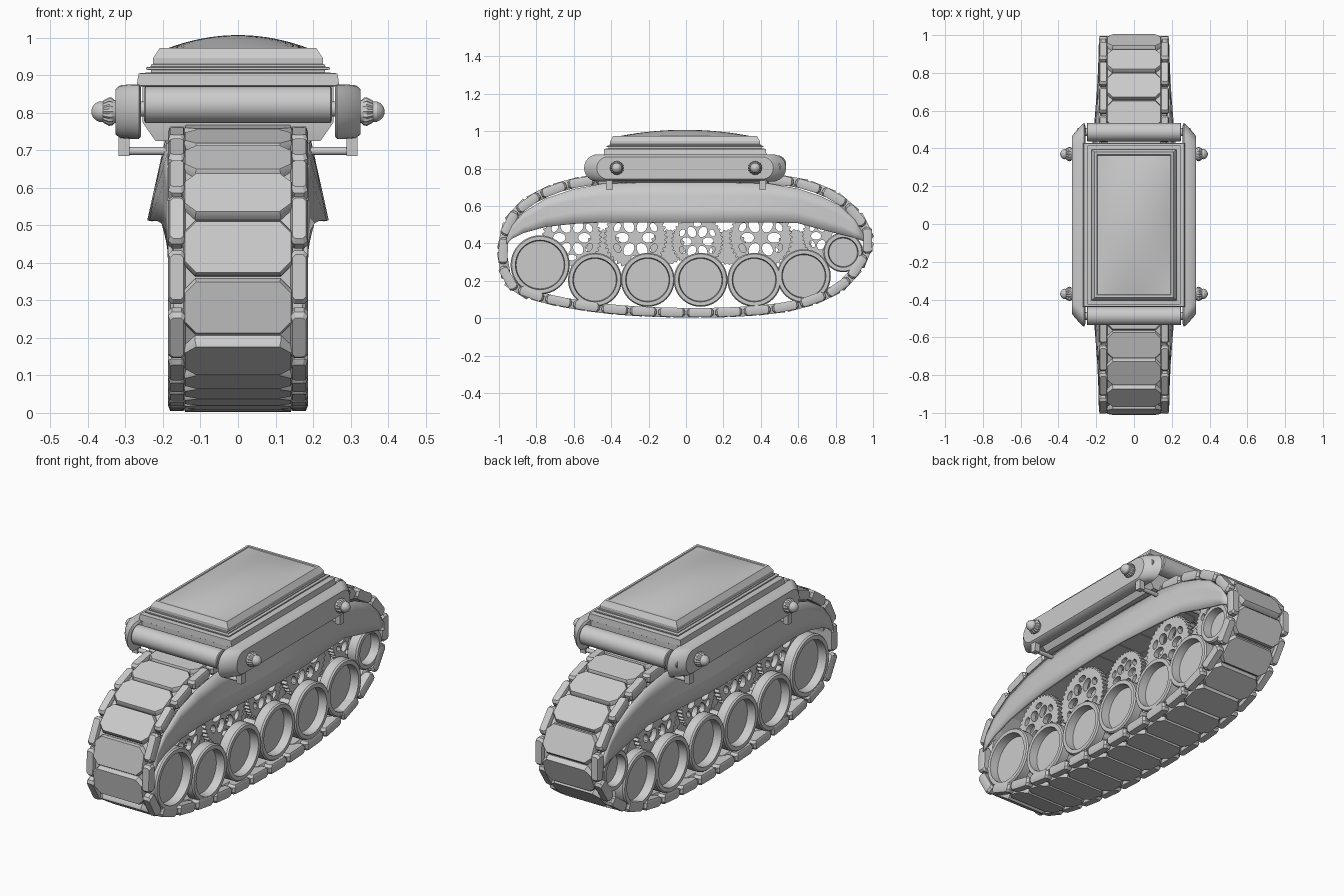
import bpy, bmesh
from math import pi, sin, cos
from mathutils import Matrix, Vector

if "Cube" in bpy.data.objects:
    bpy.data.objects.remove(bpy.data.objects["Cube"])


def loft(name, rings, mirror=None):
    """Skin a stack of closed rings and cap both ends."""
    bm = bmesh.new()
    vs = [[bm.verts.new(p) for p in r] for r in rings]
    n = len(rings[0])
    for a, b in zip(vs, vs[1:]):
        for i in range(n):
            bm.faces.new((a[i], a[(i + 1) % n], b[(i + 1) % n], b[i]))
    bm.faces.new(vs[0])
    bm.faces.new(vs[-1])
    bmesh.ops.recalc_face_normals(bm, faces=bm.faces)
    return place(name, finish(name, bm), mirror)


def finish(name, bm):
    me = bpy.data.meshes.new(name)
    bm.to_mesh(me)
    bm.free()
    return me


def place(name, me, mirror=None):
    ob = bpy.data.objects.new(name, me)
    bpy.context.collection.objects.link(ob)
    if mirror:
        ob.modifiers.new("mirror", 'MIRROR').use_axis = mirror
    return ob


def rect(hx, hy, z, cx=0, cy=0):
    return [(cx + sx * hx, cy + sy * hy, z) for sx, sy in ((-1, -1), (1, -1), (1, 1), (-1, 1))]


def octagon(hx, hy, c, z, cx=0):
    pts = [(hx, hy - c), (hx - c, hy), (c - hx, hy), (-hx, hy - c),
           (-hx, c - hy), (c - hx, -hy), (hx - c, -hy), (hx, c - hy)]
    return [(cx + x, y, z) for x, y in pts]


def lathe_x(name, profile, y, z, n=40, mirror=None, flute=()):
    """Turn an (x, radius) profile about an axis parallel to x."""
    rings = []
    for k, (x, r) in enumerate(profile):
        rs = [r * (.9 if k in flute and i % 2 else 1) for i in range(n)]
        rings.append([(x, y + rs[i] * cos(2 * pi * i / n), z + rs[i] * sin(2 * pi * i / n)) for i in range(n)])
    return loft(name, rings, mirror)


X, Y, XY = (True, False, False), (False, True, False), (True, True, False)

# Watch case: stepped rectangular body and bezel
tiers = [(.22, .42, .725), (.255, .43, .775), (.255, .43, .87), (.27, .435, .873), (.265, .432, .905),
         (.232, .41, .908), (.232, .41, .914), (.245, .42, .915), (.245, .42, .921), (.232, .405, .923),
         (.232, .405, .928), (.226, .40, .93), (.226, .40, .946), (.208, .385, .973), (.196, .372, .973),
         (.193, .368, .966)]
loft("case", [rect(a, b, c, 0, -.005) for a, b, c in tiers])

# Domed crystal
bm = bmesh.new()
bmesh.ops.create_grid(bm, x_segments=20, y_segments=28, size=1)
for v in bm.verts:
    u, w = v.co.x, v.co.y
    v.co = (u * .193, w * .368 - .005, .97 + .037 * (1 - u * u) * (1 - w * w))
place("crystal", finish("crystal", bm))


# Rounded side bars
def stadium(x, hy, r, z=.803, n=12):
    out = []
    for s in (1, -1):
        for i in range(n + 1):
            a = -pi / 2 + pi * i / n
            out.append((x, s * (hy - r + r * cos(a)) - .005, z + s * r * sin(a)))
    return out


loft("side_bar", [stadium(.258, .525, .065), stadium(.264, .54, .073), stadium(.285, .522, .073),
                  stadium(.315, .488, .07), stadium(.327, .472, .06)], X)

# End cylinders, lower rods and tabs
lathe_x("end_cylinder", [(-.25, .044), (-.246, .049), (.246, .049), (.25, .044)], .487, .822, 32, Y)
lathe_x("pin", [(-.3, .02), (.3, .02)], .487, .81, 16, Y)
lathe_x("lower_rod", [(-.3, .011), (.3, .011)], .41, .698, 14, Y)
loft("rod_tab", [rect(.015, .016, .685, .304, .41), rect(.015, .018, .76, .304, .41)], XY)

# Fluted knobs with round tips
knob = [(.32, .028), (.328, .03), (.336, .037), (.344, .038), (.36, .029), (.36, .027)]
knob += [(.36 + .031 * sin(a), .029 * cos(a)) for a in (.35, .7, 1.05, 1.35, 1.52)]
lathe_x("knob", knob, .37, .803, 32, XY, flute=(2, 3, 4))

# Track path (y, z), a closed smooth loop
ctrl = [(0, .029), (.35, .039), (.6, .075), (.8, .155), (.915, .27), (.972, .41), (.925, .53), (.81, .64),
        (.65, .71), (.48, .738), (.2, .74), (-.2, .74), (-.48, .738), (-.66, .705), (-.82, .635),
        (-.93, .535), (-.974, .41), (-.972, .28), (-.92, .175), (-.74, .103), (-.4, .048)]
P = [Vector(p) for p in ctrl]
path = []
for i in range(len(P)):
    a, b, c, d = (P[(i + k) % len(P)] for k in (-1, 0, 1, 2))
    for s in range(12):
        t = s / 12
        path.append(.5 * (2 * b + (c - a) * t + (2 * a - 5 * b + 4 * c - d) * t * t
                          + (3 * b - a - 3 * c + d) * t ** 3))
segs = [(path[(i + 1) % len(path)] - p).length for i, p in enumerate(path)]
total = sum(segs)


def at(s):
    s %= total
    for i, l in enumerate(segs):
        if s <= l:
            return path[i].lerp(path[(i + 1) % len(path)], s / l)
        s -= l
    return path[0]


# Track links: wide plates with side links bridging the joints
N = 30
pitch = total / N
h = pitch * .495


def mesh_of(ob):
    me = ob.data
    bpy.data.objects.remove(ob)
    return me


plate = mesh_of(loft("plate", [octagon(.138, h - .012, .03, -.026), octagon(.146, h - .002, .032, -.012),
                               octagon(.146, h, .032, .012), octagon(.141, h - .006, .03, .026)]))
side = mesh_of(loft("side", [octagon(.018, .06, .008, -.026, .163), octagon(.023, .071, .01, -.014, .163),
                             octagon(.023, .071, .01, .01, .163), octagon(.018, .06, .008, .023, .163)]))
hinge = mesh_of(loft("hinge", [octagon(.145, .05, .01, -.024), octagon(.145, .05, .01, .006)]))


def ride(name, me, s, mirror=None):
    p = at(s)
    t = (at(s + pitch * .4) - at(s - pitch * .4)).normalized()
    ob = place(name, me, mirror)
    ob.matrix_world = Matrix(((1, 0, 0, 0), (0, t.x, t.y, p.x), (0, t.y, -t.x, p.y), (0, 0, 0, 1)))


for k in range(N):
    ride("track_plate", plate, k * pitch)
    ride("side_link", side, (k + .5) * pitch, X)
    ride("link_hinge", hinge, (k + .5) * pitch)

# Dished road wheels (y, z, radius)
for y, z, R in ((-.78, .285, .158), (-.487, .205, .144), (-.205, .205, .144), (.078, .205, .144),
                (.365, .205, .144), (.63, .225, .144), (.84, .352, .106)):
    lathe_x("road_wheel", [(.118, R - .01), (.125, R), (.172, R), (.18, R - .006), (.18, R - .026),
                           (.135, R - .03)], y, z, 40, X)
    lathe_x("axle", [(-.12, .025), (.12, .025)], y, z, 16)


# Pierced gears: flat filled curves with holes
def gear(name, x, y, z, R, holes, teeth, depth=.014):
    cu = bpy.data.curves.new(name, 'CURVE')
    cu.dimensions, cu.fill_mode, cu.extrude = '2D', 'BOTH', depth

    def loop(pts):
        sp = cu.splines.new('POLY')
        sp.points.add(len(pts) - 1)
        for q, (a, b) in zip(sp.points, pts):
            q.co = (a, b, 0, 1)
        sp.use_cyclic_u = True

    m = teeth * 4
    rs = [R if i % 4 < 2 else R * .93 for i in range(m)]
    loop([(rs[i] * cos(2 * pi * i / m), rs[i] * sin(2 * pi * i / m)) for i in range(m)])
    for dist, rad, tan, off in ((.42, .21, .16, 0), (.66, .1, .15, .5)):
        for k in range(holes):
            c, s = cos(2 * pi * (k + off) / holes), sin(2 * pi * (k + off) / holes)
            e = [(R * (dist + rad * cos(pi * i / 7)), R * tan * sin(pi * i / 7)) for i in range(14)]
            loop([(c * a - s * b, s * a + c * b) for a, b in e])
    tmp = place(name, cu)
    bpy.context.view_layer.update()
    me = bpy.data.meshes.new_from_object(tmp.evaluated_get(bpy.context.evaluated_depsgraph_get()))
    bpy.data.objects.remove(tmp)
    me.transform(Matrix(((0, 0, 1, x), (1, 0, 0, y), (0, 1, 0, z), (0, 0, 0, 1))))
    place(name, me, X)


for y, z, R, n in ((-.61, .43, .16, 6), (-.27, .43, .17, 6), (.06, .41, .14, 6), (.4, .43, .17, 6), (.75, .44, .13, 6)):
    gear("large_gear", .1, y, z, R, n, 40)
for y in (-.44, -.1, .23, .58):
    gear("small_gear", .065, y, .38, .095, 0, 24)

# Flared side skirts: stations of (y, top z, bottom z)
st = [(-.96, .43, .395), (-.93, .495, .425), (-.87, .565, .455), (-.75, .64, .488), (-.6, .69, .505), (-.45, .718, .512),
      (-.2, .725, .512), (0, .725, .512), (.2, .725, .512), (.45, .718, .512), (.6, .692, .508), (.72, .652, .475),
      (.82, .605, .45), (.9, .53, .43), (.95, .45, .41)]
bm = bmesh.new()
rows = []
for y, zt, zb in st:
    f = cos(pi * y / 1.95) ** 2
    rows.append([bm.verts.new((.181 + .008 * f + .047 * f * t, y, zt + (zb - zt) * t)) for t in (0, .33, .67, 1)])
for a, b in zip(rows, rows[1:]):
    for i in range(3):
        bm.faces.new((a[i], a[i + 1], b[i + 1], b[i]))
bmesh.ops.recalc_face_normals(bm, faces=bm.faces)
skirt = place("side_skirt", finish("side_skirt", bm))
sol = skirt.modifiers.new("thickness", 'SOLIDIFY')
sol.thickness, sol.offset = .012, 0
skirt.modifiers.new("mirror", 'MIRROR')

# Smooth shading with sharp edges kept
for ob in bpy.context.scene.objects:
    ob.select_set(True)
bpy.context.view_layer.objects.active = skirt
bpy.ops.object.shade_smooth_by_angle(angle=.5)
